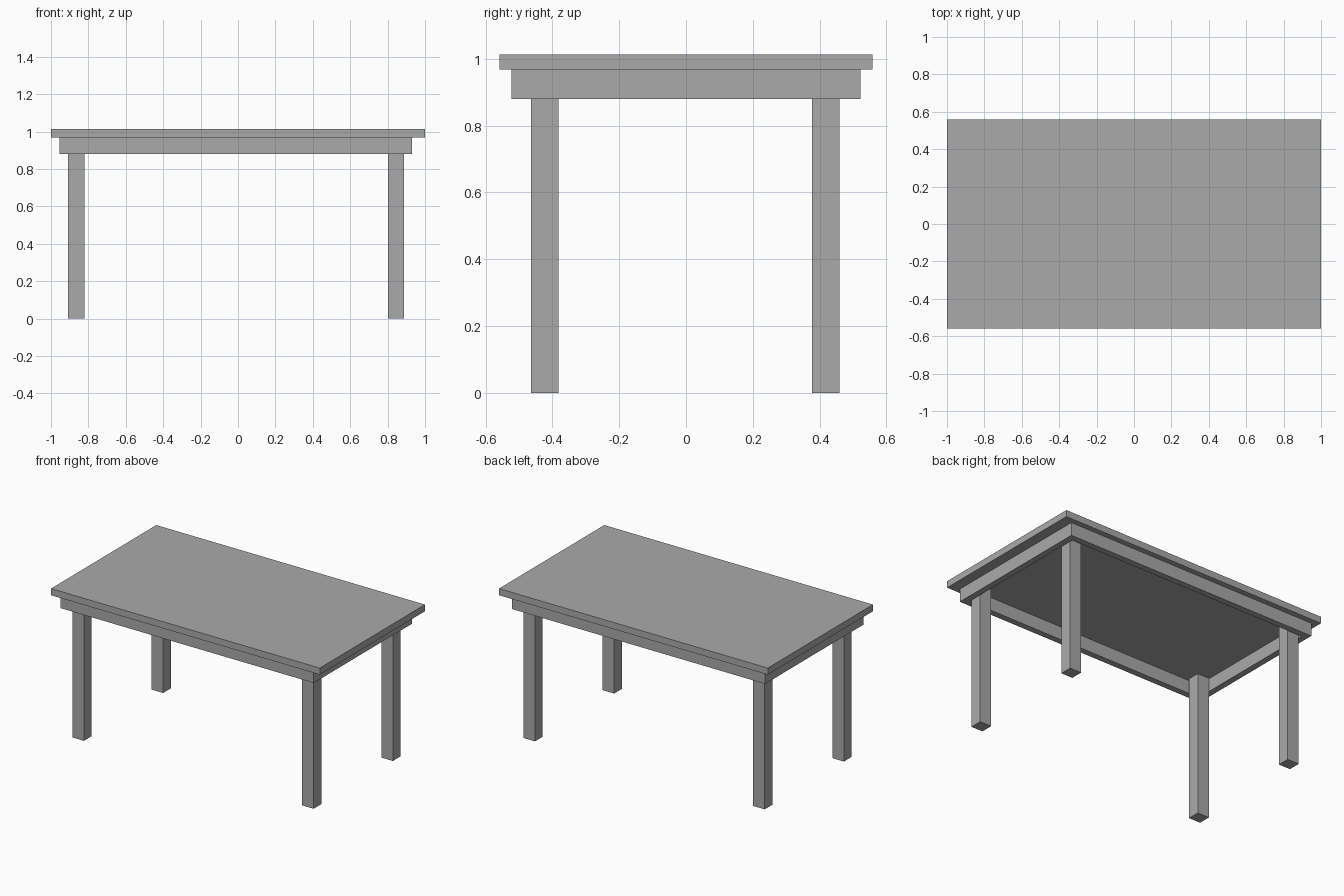
import bpy
import bmesh

cube = bpy.data.objects.get("Cube")
if cube:
    bpy.data.objects.remove(cube, do_unlink=True)

grey = bpy.data.materials.new("plain grey")
grey.use_nodes = True
colour = (0.4, 0.4, 0.4, 1)
grey.diffuse_color = colour
grey.node_tree.nodes["Principled BSDF"].inputs["Base Color"].default_value = colour


def box(name, xs, ys, zs):
    """Flat-faced box spanning the given (low, high) ranges."""
    bm = bmesh.new()
    bmesh.ops.create_cube(bm, size=1)
    spans = (xs, ys, zs)
    for v in bm.verts:
        v.co = [s[1] if c > 0 else s[0] for c, s in zip(v.co, spans)]
    mesh = bpy.data.meshes.new(name)
    bm.to_mesh(mesh)
    bm.free()
    mesh.materials.append(grey)
    obj = bpy.data.objects.new(name, mesh)
    bpy.context.collection.objects.link(obj)
    return obj


TOP, UNDER, APRON = 1.013, 0.968, 0.88
X0, X1, Y0, Y1 = -0.955, 0.93, -0.523, 0.522   # outer apron outline
T = 0.042                                      # apron board thickness

# Tabletop
box("tabletop", (-1, 1), (-0.559, 0.559), (UNDER, TOP))

# Apron boards: long rails run full length, end rails fit between them
rail_z = (APRON, UNDER)
box("front_apron", (X0, X1), (Y0, Y0 + T), rail_z)
box("back_apron", (X0, X1), (Y1 - T, Y1), rail_z)
box("right_apron", (X0, X0 + T), (Y0 + T, Y1 - T), rail_z)
box("left_apron", (X1 - T, X1), (Y0 + T, Y1 - T), rail_z)

# Square legs standing inside the apron
for side, xs in (("right", (-0.908, -0.822)), ("left", (0.802, 0.888))):
    for end, ys in (("front", (-0.464, -0.382)), ("back", (0.378, 0.46))):
        box(f"{end}_{side}_leg", xs, ys, (0, UNDER))
